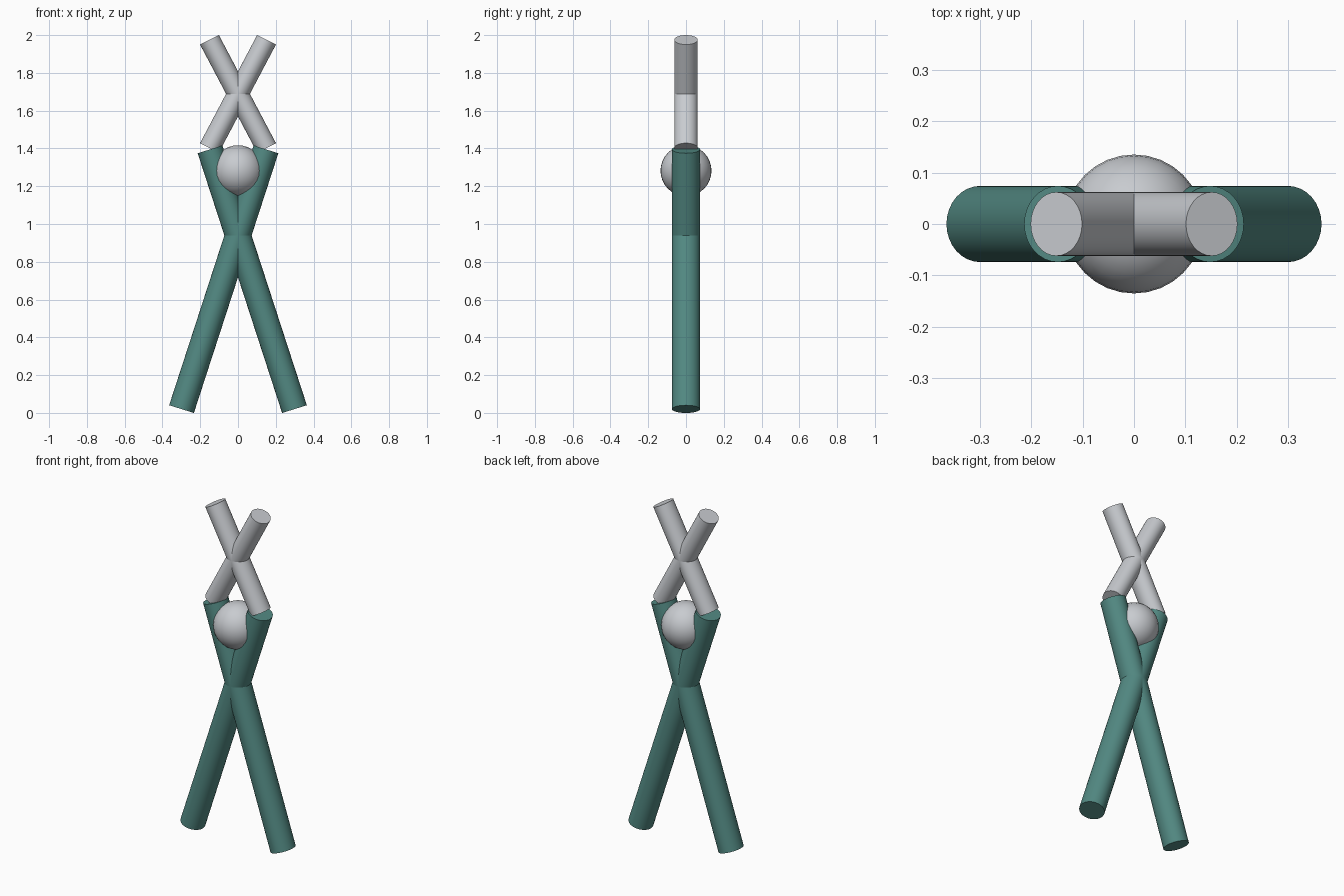
import bpy, math
from mathutils import Matrix, Vector

if "Cube" in bpy.data.objects:
    bpy.data.objects.remove(bpy.data.objects["Cube"])


def material(name, rgb):
    m = bpy.data.materials.new(name)
    m.diffuse_color = (*rgb, 1)
    m.use_nodes = True
    m.node_tree.nodes["Principled BSDF"].inputs["Base Color"].default_value = m.diffuse_color
    return m


teal = material("teal", (0.085, 0.25, 0.225))
grey = material("light grey", (0.58, 0.60, 0.63))


def finish(name, mat):
    ob = bpy.context.object
    ob.name = name
    ob.data.materials.append(mat)
    bpy.ops.object.shade_smooth_by_angle(angle=math.radians(40))
    return ob


def tube(name, low, high, side, depth_radius, mat):
    """Slightly oval tube in the xz plane; side is the half-width vector of its caps."""
    low, high = Vector((low[0], 0, low[1])), Vector((high[0], 0, high[1]))
    bpy.ops.mesh.primitive_cylinder_add(vertices=32, radius=1, depth=1)
    ob = finish(name, mat)
    u, v, w = Vector((side[0], 0, side[1])), Vector((0, depth_radius, 0)), high - low
    shape = Matrix((u, v, w)).transposed().to_4x4()
    ob.data.transform(Matrix.Translation((low + high) / 2) @ shape)
    ob.data.update()


# Crossed pairs: long teal legs below, short grey arms above
for s, label in ((1, "a"), (-1, "b")):
    tube("leg_" + label, (-0.299 * s, 0.02), (0.148 * s, 1.395),
         (0.0655, -0.0205 * s), 0.074, teal)
    tube("arm_" + label, (-0.151 * s, 1.403), (0.151 * s, 1.975),
         (0.05, -0.025 * s), 0.062, grey)

# Ball cradled between the upper leg ends
bpy.ops.mesh.primitive_uv_sphere_add(segments=32, ring_count=16, radius=0.135,
                                     location=(0, 0, 1.282))
finish("ball", grey)
